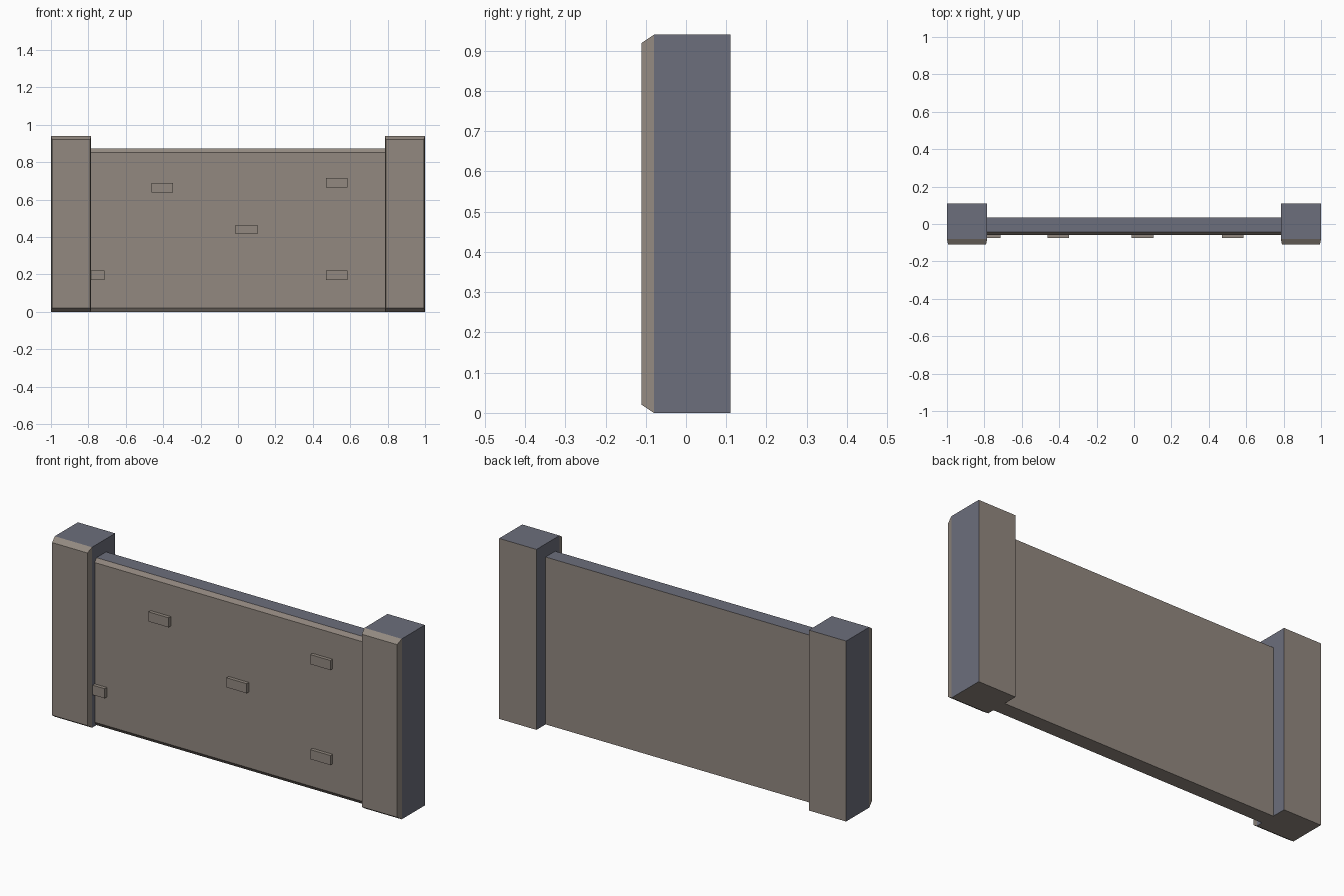
import bpy, bmesh

if "Cube" in bpy.data.objects:
    bpy.data.objects.remove(bpy.data.objects["Cube"])


def material(name, rgb):
    m = bpy.data.materials.new(name)
    m.diffuse_color = (*rgb, 1)
    m.use_nodes = True
    m.node_tree.nodes["Principled BSDF"].inputs["Base Color"].default_value = m.diffuse_color
    return m


stone = material("warm_stone", (0.29, 0.25, 0.217))
slate = material("slate_edge", (0.15, 0.156, 0.2))


def block(name, lo, hi, chamfer=None, edged=True):
    """Box whose front rim is chamfered by (dx, dy, dz); top and sides are slate if edged."""
    x0, y0, z0 = lo
    x1, y1, z1 = hi
    dx, dy, dz = chamfer or (0, 0, 0)
    # rectangular rings from back to front
    rings = [(y1, 0, 0), (y0 + dy, 0, 0)]
    if chamfer:
        rings.append((y0, dx, dz))
    bm = bmesh.new()
    loops = []
    for y, ix, iz in rings:
        loops.append([bm.verts.new(p) for p in (
            (x0 + ix, y, z0 + iz), (x1 - ix, y, z0 + iz),
            (x1 - ix, y, z1 - iz), (x0 + ix, y, z1 - iz))])
    for a, b in zip(loops, loops[1:]):
        for i in range(4):
            j = (i + 1) % 4
            bm.faces.new((a[i], a[j], b[j], b[i]))
    bm.faces.new(loops[0])
    bm.faces.new(loops[-1])
    bmesh.ops.recalc_face_normals(bm, faces=bm.faces)
    for f in bm.faces:
        n = f.normal
        f.material_index = int(edged and (n.z > 0.995 or abs(n.x) > 0.995))
    me = bpy.data.meshes.new(name)
    bm.to_mesh(me)
    bm.free()
    me.materials.append(stone)
    me.materials.append(slate)
    ob = bpy.data.objects.new(name, me)
    bpy.context.collection.objects.link(ob)
    return ob


# End pillars
for side, x in (("left", -1.0), ("right", 0.785)):
    block(side + "_pillar", (x, -0.11, 0), (x + 0.215, 0.11, 0.94), (0.006, 0.03, 0.02))

# Wall panel between the pillars
block("wall_panel", (-0.787, -0.058, 0), (0.787, 0.035, 0.872), (0.0, 0.014, 0.02))

# Raised bricks on the front, the lower left one runs into the pillar
for i, (x, z) in enumerate([(-0.405, 0.663), (0.528, 0.69), (0.045, 0.44),
                            (0.528, 0.195), (-0.773, 0.195)]):
    block(f"raised_brick_{i + 1}", (x - 0.058, -0.076, z - 0.025),
          (x + 0.058, -0.05, z + 0.025), edged=False)
